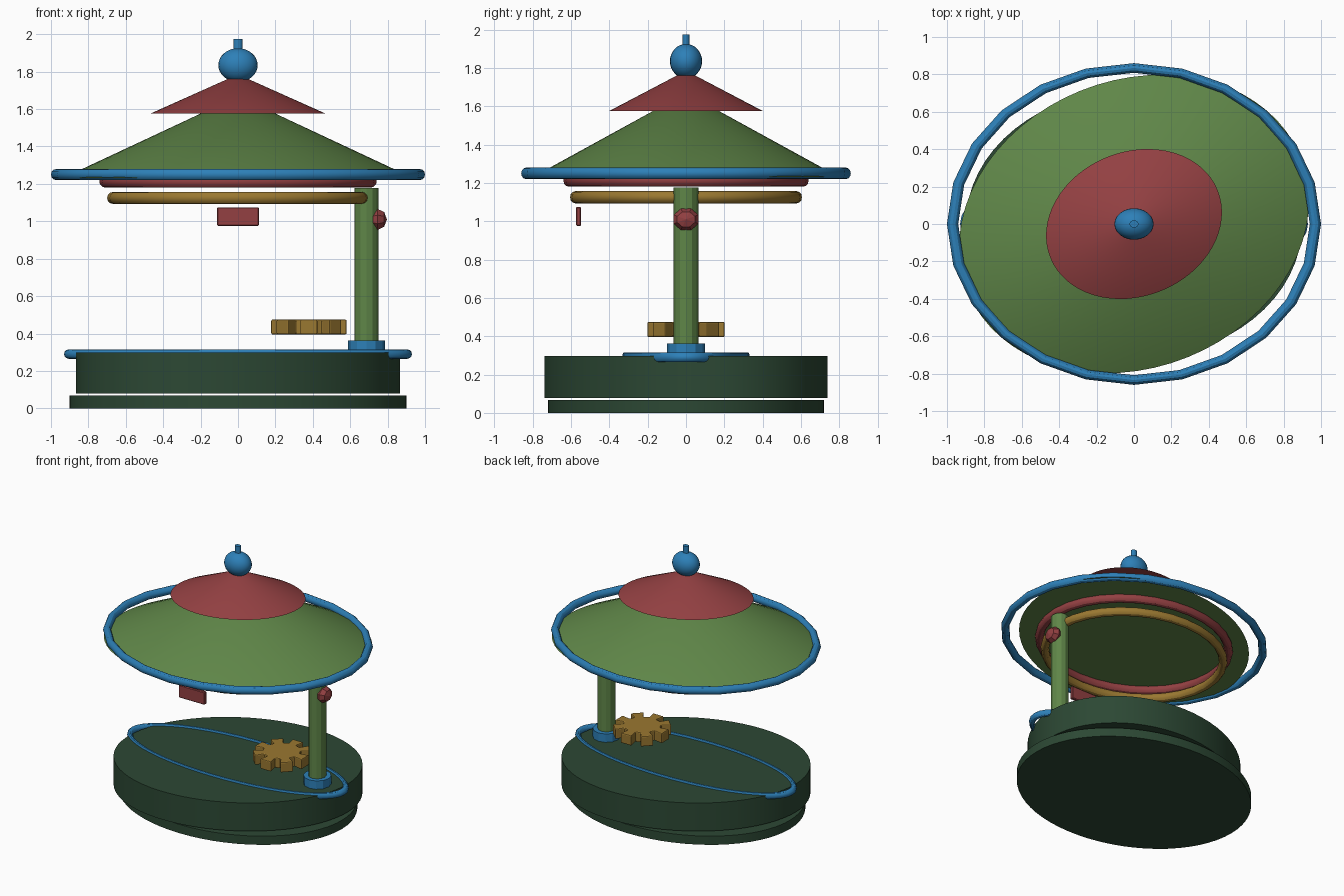
import bpy, bmesh, math
from mathutils import Matrix

cube = bpy.data.objects.get("Cube")
if cube:
    bpy.data.objects.remove(cube, do_unlink=True)


def material(name, hex_code):
    rgb = [int(hex_code[i:i + 2], 16) / 255 for i in (0, 2, 4)]
    col = [c / 12.92 if c < 0.04 else ((c + 0.055) / 1.055) ** 2.4 for c in rgb] + [1]
    m = bpy.data.materials.new(name)
    m.use_nodes = True
    m.diffuse_color = col
    m.node_tree.nodes["Principled BSDF"].inputs["Base Color"].default_value = col
    return m


GREEN = material("leaf green", "5F8648")
DARK = material("dark green", "2C4834")
RED = material("brick red", "934042")
BLUE = material("bright blue", "2D80B8")
GOLD = material("old gold", "9A7831")


def finish(name, mat, loc, scale=(1, 1, 1), turn=0, smooth=True):
    ob = bpy.context.object
    ob.name = name
    ob.location = loc
    ob.scale = scale
    ob.rotation_euler.z = math.radians(turn)
    ob.data.materials.append(mat)
    if smooth:
        bpy.ops.object.shade_smooth_by_angle(angle=math.radians(30))
    return ob


def frustum(name, mat, r1, r2, z1, z2, x=0, scale=(1, 1, 1), turn=0, sides=64):
    bpy.ops.mesh.primitive_cone_add(vertices=sides, radius1=r1, radius2=r2, depth=z2 - z1)
    return finish(name, mat, (x, 0, (z1 + z2) / 2), scale, turn, sides > 12)


def ring(name, mat, outer_x, outer_y, tube, z, sides):
    bpy.ops.mesh.primitive_torus_add(major_segments=sides, minor_segments=12,
                                     major_radius=outer_x - tube, minor_radius=tube)
    return finish(name, mat, (0, 0, z), (1, outer_y / outer_x, 1))


OVAL = (1.25, 1, 1)
TILT = 22

# Base
frustum("foot_plate", DARK, 0.72, 0.72, 0, 0.068, scale=OVAL)
frustum("base_drum", DARK, 0.712, 0.712, 0.078, 0.298, scale=OVAL, turn=TILT)
ring("base_loop", BLUE, 0.93, 0.333, 0.025, 0.29, 48)

# Post with collar and knob
frustum("post", GREEN, 0.064, 0.064, 0.29, 1.177, x=0.686, sides=12)
frustum("post_collar", BLUE, 0.099, 0.099, 0.29, 0.363, x=0.686, sides=12)
bpy.ops.mesh.primitive_uv_sphere_add(segments=8, ring_count=4, radius=1)
knob = bpy.context.object
knob.data.transform(Matrix.Rotation(math.pi / 2, 4, 'Y') @ Matrix.Rotation(math.pi / 8, 4, 'Z'))
finish("post_knob", RED, (0.747, 0, 1.01), (0.049, 0.07, 0.06), smooth=False)

# Roof tiers and finial
frustum("lower_roof", GREEN, 0.768, 0.164, 1.232, 1.576, scale=OVAL, turn=TILT)
frustum("upper_roof", RED, 0.386, 0.043, 1.575, 1.762, scale=OVAL, turn=TILT)
bpy.ops.mesh.primitive_uv_sphere_add(segments=24, ring_count=16, radius=1)
finish("finial_ball", BLUE, (0, 0, 1.835), (0.105, 0.084, 0.09))
frustum("finial_tip", BLUE, 0.019, 0.019, 1.9, 1.975, scale=OVAL, sides=16)

# Rings around and below the roof
ring("roof_rim", BLUE, 1.0, 0.86, 0.03, 1.25, 24)
ring("red_under_ring", RED, 0.742, 0.64, 0.033, 1.213, 32)
ring("gold_under_ring", GOLD, 0.7, 0.605, 0.032, 1.125, 32)

# Hanging plate
bpy.ops.mesh.primitive_cube_add(size=1)
plate = finish("hanging_plate", RED, (0, -0.56, 1.025), smooth=False)
plate.data.transform(Matrix.Diagonal((0.224, 0.026, 0.1, 1)))
bevel = plate.modifiers.new("soft_edges", 'BEVEL')
bevel.width = 0.005

# Gear floating over the base: each tooth is two tip points and two root points
TEETH = 8
bm = bmesh.new()
outline = []
for i in range(TEETH):
    for offset, radius in ((-0.31, 0.135), (-0.29, 0.207), (0.29, 0.207), (0.31, 0.135)):
        a = (i + offset) * math.tau / TEETH
        outline.append(bm.verts.new((radius * math.cos(a), radius * math.sin(a), 0.395)))
face = bm.faces.new(outline)
top = bmesh.ops.extrude_face_region(bm, geom=[face])["geom"]
bmesh.ops.translate(bm, vec=(0, 0, 0.08),
                    verts=[v for v in top if isinstance(v, bmesh.types.BMVert)])
bmesh.ops.recalc_face_normals(bm, faces=bm.faces)
mesh = bpy.data.meshes.new("gear")
bm.to_mesh(mesh)
bm.free()
gear = bpy.data.objects.new("gear", mesh)
bpy.context.collection.objects.link(gear)
gear.location.x = 0.379
mesh.materials.append(GOLD)
bevel = gear.modifiers.new("soft_edges", 'BEVEL')
bevel.width = 0.008
bevel.segments = 2
